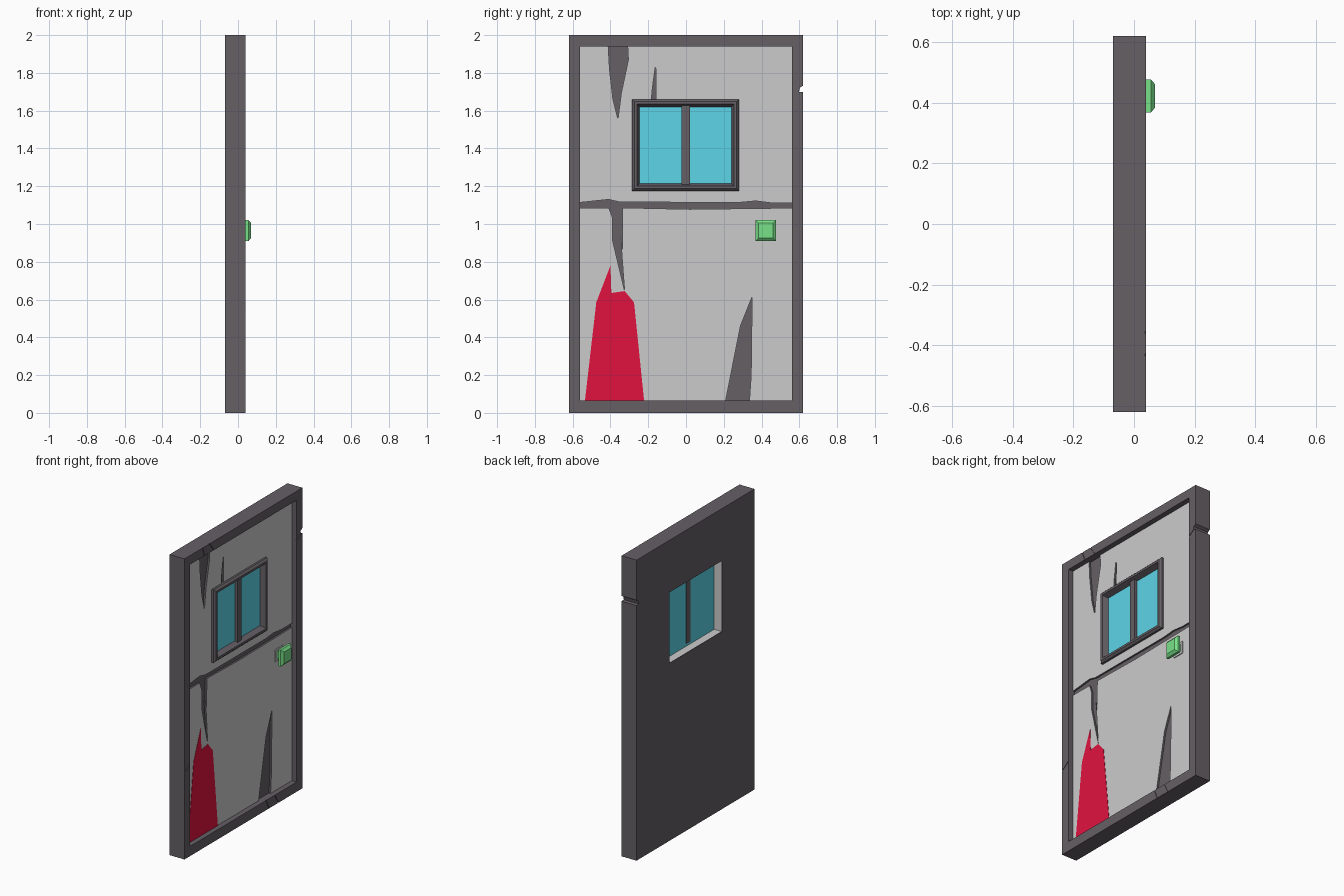
import bpy, bmesh

if "Cube" in bpy.data.objects:
    bpy.data.objects.remove(bpy.data.objects["Cube"])

def material(name, rgb):
    m = bpy.data.materials.new(name)
    m.diffuse_color = (*rgb, 1)
    m.use_nodes = True
    m.node_tree.nodes["Principled BSDF"].inputs["Base Color"].default_value = m.diffuse_color
    return m

DARK = material("dark_trim", (0.13, 0.115, 0.13))
GLASS = material("glass", (0.11, 0.66, 0.80))
GREEN = material("green", (0.19, 0.75, 0.25))
RED = material("red", (0.75, 0.006, 0.05))

def finish(name, bm, mats, index=0):
    bmesh.ops.recalc_face_normals(bm, faces=bm.faces[:])
    for f in bm.faces:
        f.material_index = index
    me = bpy.data.meshes.new(name)
    bm.to_mesh(me)
    bm.free()
    for m in mats:
        me.materials.append(m)
    ob = bpy.data.objects.new(name, me)
    bpy.context.collection.objects.link(ob)
    return ob

def prism(name, pts, x0, x1, mats=(), index=0):
    """Extrude a (y, z) outline from x0 to x1."""
    bm = bmesh.new()
    face = bm.faces.new([bm.verts.new((x0, y, z)) for y, z in pts])
    ext = bmesh.ops.extrude_face_region(bm, geom=[face])
    verts = [g for g in ext["geom"] if isinstance(g, bmesh.types.BMVert)]
    bmesh.ops.translate(bm, verts=verts, vec=(x1 - x0, 0, 0))
    return finish(name, bm, mats, index)

def rect(y0, y1, z0, z1):
    return [(y0, z0), (y1, z0), (y1, z1), (y0, z1)]

def lofted(name, y0, y1, z0, z1, profile, mats, ring=False):
    """Skin rectangles given as (inset, x); closed ring or capped block."""
    bm = bmesh.new()
    loops = [[bm.verts.new((x, y, z)) for y, z in
              rect(y0 + i, y1 - i, z0 + i, z1 - i)] for i, x in profile]
    pairs = list(zip(loops, loops[1:] + loops[:1]))
    for a, b in pairs if ring else pairs[:-1]:
        for k in range(4):
            j = (k + 1) % 4
            bm.faces.new((a[k], a[j], b[j], b[k]))
    if not ring:
        bm.faces.new(loops[0])
        bm.faces.new(loops[-1])
    return finish(name, bm, mats)

def cut(ob, pts, x0, x1, index=0):
    cutter = prism("cutter", pts, x0, x1, (None, DARK), index)
    cutter.hide_render = True
    mod = ob.modifiers.new("cut", 'BOOLEAN')
    mod.operation = 'DIFFERENCE'
    mod.solver = 'EXACT'
    mod.object = cutter
    bpy.context.view_layer.objects.active = ob
    bpy.ops.object.modifier_apply(modifier=mod.name)
    bpy.data.objects.remove(cutter, do_unlink=True)

FACE = 0.005                      # front surface of the grey panel
HOLE = rect(-0.277, 0.272, 1.182, 1.653)

# Outer frame with closed back sheet
frame = prism("door_frame", rect(-0.62, 0.62, 0, 2), -0.07, 0.04, (DARK,))
cut(frame, rect(-0.56, 0.56, 0.065, 1.94), -0.066, 0.1)
cut(frame, HOLE, -0.1, 0.1)
# Edge notch through the frame
cut(frame, [(0.64, 1.745), (0.603, 1.722), (0.598, 1.70), (0.64, 1.695)], -0.1, 0.1)
# Hairline cracks on the frame front
for (ya, za), (yb, zb) in [((0.55, 1.665), (0.63, 1.72)),
                           ((-0.63, 0.57), (-0.55, 0.625)),
                           ((-0.435, 2.01), (-0.405, 1.93)),
                           ((-0.365, 2.01), (-0.305, 1.93)),
                           ((0.235, 0.075), (0.27, -0.01)),
                           ((0.325, 0.075), (0.37, -0.01))]:
    w = 0.003
    dy, dz = (0, w) if abs(yb - ya) > abs(zb - za) else (w, 0)
    cut(frame, [(ya - dy, za - dz), (yb - dy, zb - dz),
                (yb + dy, zb + dz), (ya + dy, za + dz)], 0.036, 0.1)

# Grey panel with window opening and dark-lined cracks
panel = prism("door_panel", rect(-0.56, 0.56, 0.065, 1.94), -0.066, FACE)
panel.data.materials.append(None)
panel.data.materials.append(DARK)
cut(panel, HOLE, -0.1, 0.1)
cracks = [
    # top crack
    [(-0.413, 1.96), (-0.405, 1.82), (-0.387, 1.66), (-0.36, 1.555),
     (-0.343, 1.69), (-0.305, 1.87), (-0.31, 1.96)],
    # crack above window
    [(-0.185, 1.64), (-0.178, 1.72), (-0.163, 1.83), (-0.158, 1.82), (-0.16, 1.64)],
    # horizontal split
    [(-0.58, 1.085), (-0.3, 1.085), (0.02, 1.078), (0.58, 1.085), (0.58, 1.112),
     (0.45, 1.112), (0.37, 1.122), (0.28, 1.114), (-0.35, 1.116),
     (-0.41, 1.13), (-0.58, 1.112)],
    # crack hanging below the split
    [(-0.41, 1.09), (-0.388, 1.03), (-0.388, 0.91), (-0.325, 0.645),
     (-0.347, 0.94), (-0.337, 0.865), (-0.335, 1.09)],
    # bottom crack
    [(0.207, 0.05), (0.288, 0.46), (0.35, 0.615), (0.345, 0.2), (0.335, 0.05)],
]
for pts in cracks:
    cut(panel, pts, FACE - 0.012, 0.1, 1)

# Red stain
prism("red_stain", [(-0.535, 0.065), (-0.475, 0.585), (-0.40, 0.78), (-0.395, 0.635),
                    (-0.325, 0.645), (-0.275, 0.585), (-0.222, 0.065)],
      FACE - 0.002, FACE + 0.002, (RED,))

# Window
lofted("window_frame", -0.285, 0.28, 1.175, 1.66,
       [(0, -0.002), (0, 0.018), (0.012, 0.03), (0.026, 0.03),
        (0.04, -0.006), (0.04, -0.008)], (DARK,), ring=True)
prism("window_glass", HOLE, -0.014, -0.007, (GLASS,))
prism("window_mullion", rect(-0.023, 0.02, 1.20, 1.64), -0.018, 0.012, (DARK,))

# Handle: grey plate, stem and bevelled knob
prism("handle_plate", rect(0.38, 0.46, 0.925, 1.005), FACE - 0.002, FACE + 0.006)
prism("handle_stem", rect(0.395, 0.445, 0.94, 0.99), FACE, 0.035, (GREEN,))
lofted("handle_knob", 0.368, 0.476, 0.91, 1.02,
       [(0.014, 0.03), (0, 0.04), (0, 0.056), (0.016, 0.07)], (GREEN,))
